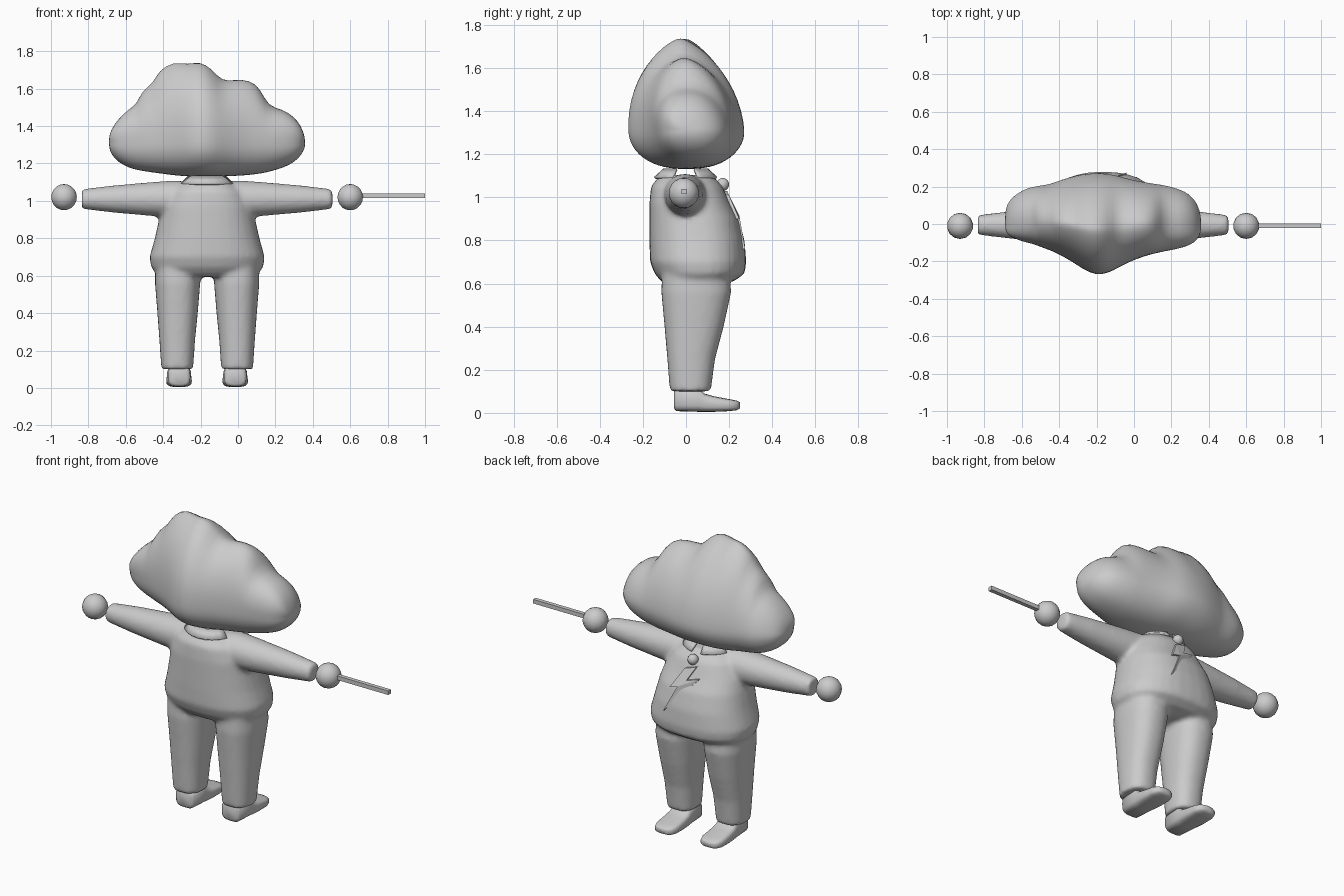
import bpy
import bmesh
from math import cos, sin, pi, radians
from mathutils import Vector
from mathutils.bvhtree import BVHTree

if "Cube" in bpy.data.objects:
    bpy.data.objects.remove(bpy.data.objects["Cube"])

CX = -0.165  # body centre line
grey = bpy.data.materials.new("plain_grey")
grey.use_nodes = True
grey.diffuse_color = (0.6, 0.6, 0.6, 1)
grey.node_tree.nodes["Principled BSDF"].inputs["Base Color"].default_value = (0.6, 0.6, 0.6, 1)


def finish(name, bm, smooth=True):
    bmesh.ops.recalc_face_normals(bm, faces=bm.faces)
    mesh = bpy.data.meshes.new(name)
    bm.to_mesh(mesh)
    bm.free()
    mesh.materials.append(grey)
    for p in mesh.polygons:
        p.use_smooth = smooth
    obj = bpy.data.objects.new(name, mesh)
    bpy.context.collection.objects.link(obj)
    return obj


def loft(bm, rings):
    """Skin a list of closed rings and cap both ends."""
    loops = [[bm.verts.new(p) for p in r] for r in rings]
    n = len(loops[0])
    for a, b in zip(loops, loops[1:]):
        for i in range(n):
            j = (i + 1) % n
            bm.faces.new((a[i], a[j], b[j], b[i]))
    bm.faces.new(loops[0])
    bm.faces.new(loops[-1])


def spow(v, e):
    return (1 if v >= 0 else -1) * abs(v) ** e


def oval(n=32, e=0.85):
    """Unit rounded-square outline."""
    return [(spow(cos(2 * pi * i / n), e), spow(sin(2 * pi * i / n), e)) for i in range(n)]


def level_ring(z, cx, hw, y0, y1):
    return [(cx + hw * u, (y0 + y1) / 2 + (y1 - y0) / 2 * v, z) for u, v in oval()]


# suit: torso, legs and sleeves fused into one soft surface
suit_bm = bmesh.new()
torso = [(1.105, .13, -.12, .12), (1.05, .2, -.163, .17), (.97, .24, -.17, .205),
         (.9, .258, -.17, .245), (.8, .28, -.17, .272), (.7, .308, -.167, .28),
         (.645, .3, -.145, .272), (.61, .27, -.115, .22), (.595, .22, -.09, .15)]
loft(suit_bm, [level_ring(z, CX, hw, a, b) for z, hw, a, b in torso])
leg = [(.68, .155, .12, -.11, .2), (.56, .158, .121, -.115, .21), (.4, .158, .108, -.1, .175),
       (.25, .16, .095, -.087, .135), (.1, .16, .085, -.075, .115)]
sleeve = [(.08, .085), (.16, .1), (.28, .092), (.5, .073), (.67, .053)]
for s in (-1, 1):
    loft(suit_bm, [level_ring(z, CX + s * dx, hw, a, b) for z, dx, hw, a, b in leg])
    loft(suit_bm, [[(CX + s * dx, -.005 + r * u, 1.01 + r * v) for u, v in oval(e=1)]
                   for dx, r in sleeve])
suit = finish("suit", suit_bm)
remesh = suit.modifiers.new("fuse", 'REMESH')
remesh.mode = 'VOXEL'
remesh.voxel_size = .013
remesh.use_smooth_shade = True
soften = suit.modifiers.new("soften", 'SMOOTH')
soften.factor = .5
soften.iterations = 7

# shoes, hands
shoe = [(-.055, .045, .02, .1), (-.045, .06, .008, .115), (.06, .065, .005, .115),
        (.085, .066, .005, .09), (.13, .068, .005, .077), (.2, .068, .008, .064),
        (.235, .055, .012, .057), (.25, .03, .02, .05)]
for s, side in ((-1, "right"), (1, "left")):
    bm = bmesh.new()
    loft(bm, [[(CX + s * .15 + hw * u, y, (a + b) / 2 + (b - a) / 2 * v)
               for u, v in oval(20, .6)] for y, hw, a, b in shoe])
    finish(side + "_shoe", bm)
    bm = bmesh.new()
    bmesh.ops.create_uvsphere(bm, u_segments=14, v_segments=10, radius=.07)
    bmesh.ops.translate(bm, verts=bm.verts, vec=(CX + s * .765, -.01, 1.02))
    finish(side + "_hand", bm)

# wand
bm = bmesh.new()
bmesh.ops.create_cube(bm, size=1)
bmesh.ops.scale(bm, verts=bm.verts, vec=(.36, .024, .024))
bmesh.ops.translate(bm, verts=bm.verts, vec=(.82, -.01, 1.028))
finish("wand", bm, False)

# collar: flared bands with gaps at the sides and at the throat
bm = bmesh.new()
for start, end in ((205, 335), (22, 78), (102, 158)):
    prev = None
    for i in range(9):
        t = radians(start + (end - start) * i / 8)
        pair = [bm.verts.new((CX + rx * cos(t), ry * sin(t), z))
                for rx, ry, z in ((.105, .1, 1.13), (.15, .145, 1.09))]
        if prev:
            bm.faces.new((prev[0], prev[1], pair[1], pair[0]))
        prev = pair
collar = finish("collar", bm)
thick = collar.modifiers.new("thickness", 'SOLIDIFY')
thick.thickness = .012
thick.offset = 0

# chest bolt laid on the belly, with a round stud above it
bpy.context.view_layer.update()
tree = BVHTree.FromObject(suit, bpy.context.evaluated_depsgraph_get())


def belly_y(x, z):
    hit = tree.ray_cast(Vector((x, 1, z)), Vector((0, -1, 0)))[0]
    return hit.y if hit else .2


bolt = [(-.13, 1.01), (-.2, 1.03), (-.235, .975), (-.16, .955), (-.04, .76),
        (-.115, .915), (-.065, .9)]
bolt = [bolt[i] for i in (0, 1, 3, 2, 4, 5, 6)]
bm = bmesh.new()
outer = [bm.verts.new((x, belly_y(x, z) + .014, z)) for x, z in bolt]
inner = [bm.verts.new((v.co.x, v.co.y - .03, v.co.z)) for v in outer]
for i in range(len(bolt)):
    j = (i + 1) % len(bolt)
    bm.faces.new((outer[i], outer[j], inner[j], inner[i]))
caps = [bm.faces.new(outer), bm.faces.new(inner)]
bmesh.ops.triangulate(bm, faces=caps)
finish("chest_bolt", bm, False)

bm = bmesh.new()
bmesh.ops.create_uvsphere(bm, u_segments=14, v_segments=10, radius=.03)
bmesh.ops.translate(bm, verts=bm.verts, vec=(CX, belly_y(CX, 1.06) + .01, 1.06))
finish("collar_stud", bm)

# cloud head: cross-sections along x as (x, bottom, top, back, front)
cloud = [(-.69, 1.29, 1.34, -.01, .05), (-.68, 1.25, 1.38, -.05, .11), (-.64, 1.205, 1.44, -.075, .155),
         (-.58, 1.175, 1.495, -.095, .19), (-.54, 1.165, 1.52, -.105, .2), (-.515, 1.16, 1.59, -.115, .205),
         (-.45, 1.15, 1.635, -.14, .215), (-.425, 1.147, 1.7, -.15, .225), (-.34, 1.135, 1.75, -.195, .255),
         (-.27, 1.13, 1.73, -.245, .27), (-.205, 1.13, 1.75, -.275, .275), (-.14, 1.13, 1.71, -.265, .272),
         (-.085, 1.13, 1.64, -.235, .26), (-.02, 1.132, 1.65, -.2, .24), (.06, 1.137, 1.65, -.17, .225),
         (.12, 1.145, 1.605, -.155, .215), (.16, 1.153, 1.505, -.145, .21), (.24, 1.175, 1.492, -.13, .19),
         (.3, 1.205, 1.45, -.11, .16), (.34, 1.245, 1.4, -.08, .11), (.36, 1.29, 1.33, -.03, .04)]
rings = []
for x, lo, hi, a, b in cloud:
    mid = min(1.31, (lo + hi) / 2)
    taper = .8 + 2.2 * max(0, hi - 1.45)  # tall sections narrow towards the crown
    ring = []
    for i in range(28):
        t = 2 * pi * i / 28
        c, s = cos(t), sin(t)
        y = (a + b) / 2 + (b - a) / 2 * spow(c, taper if s > 0 else .85)
        ring.append((x, y - .03 * max(0, s), mid + (hi - mid if s > 0 else mid - lo) * s))
    rings.append(ring)
bm = bmesh.new()
loft(bm, rings)
head = finish("cloud_head", bm)
sub = head.modifiers.new("subdivision", 'SUBSURF')
sub.levels = sub.render_levels = 1
